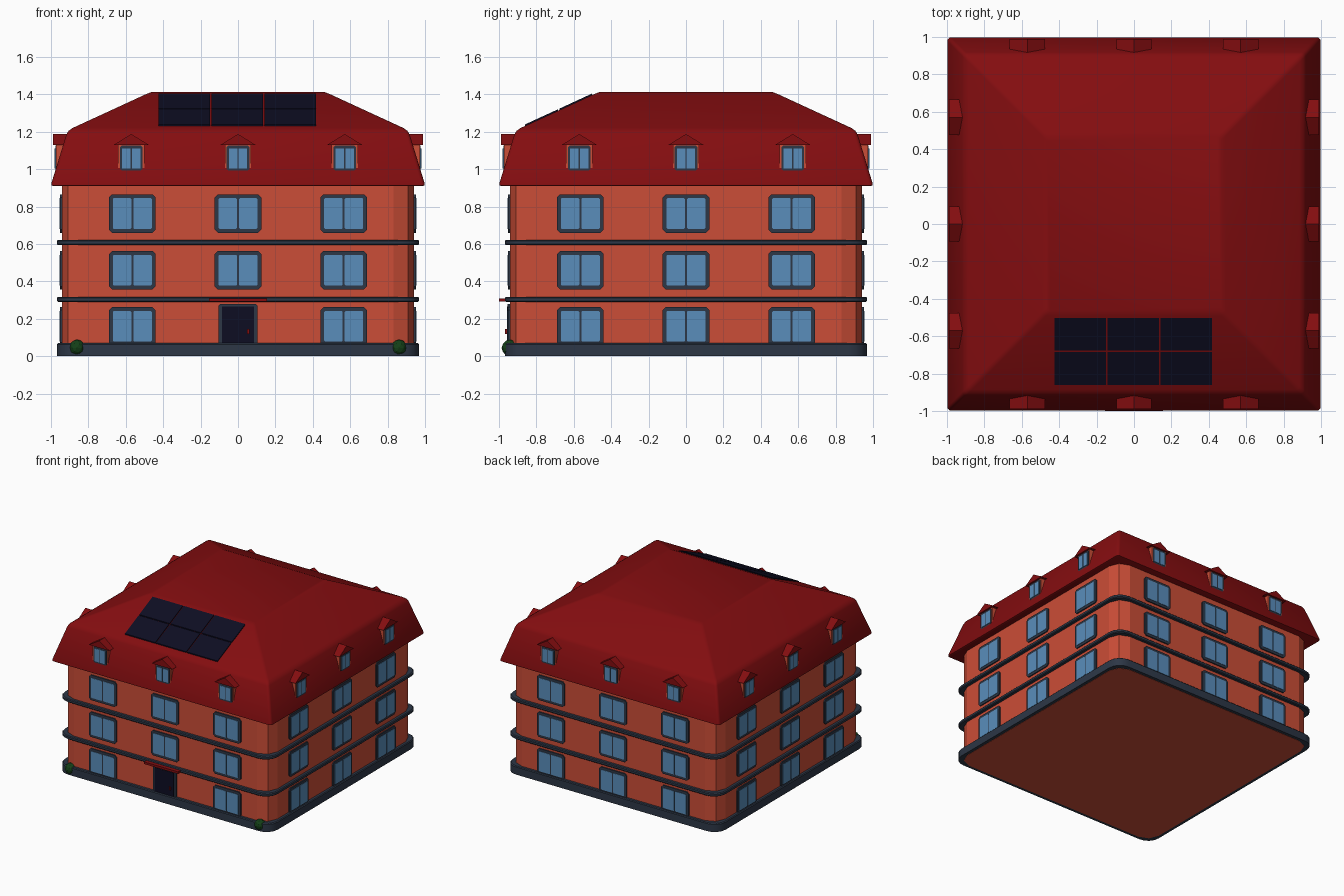
import bpy, bmesh, math
from mathutils import Matrix, Vector

if "Cube" in bpy.data.objects:
    bpy.data.objects.remove(bpy.data.objects["Cube"])


def material(name, rgb):
    m = bpy.data.materials.new(name)
    m.diffuse_color = (*rgb, 1)
    m.use_nodes = True
    m.node_tree.nodes["Principled BSDF"].inputs["Base Color"].default_value = m.diffuse_color
    return m


BRICK = material("brick orange", (0.60, 0.075, 0.038))
ROOF = material("roof red", (0.23, 0.004, 0.005))
SLATE = material("slate trim", (0.026, 0.038, 0.062))
GLASS = material("window blue", (0.10, 0.27, 0.50))
NAVY = material("dark navy", (0.004, 0.004, 0.016))
GREEN = material("bush green", (0.007, 0.05, 0.009))


def finish(name, bm, mat, smooth=None):
    bmesh.ops.recalc_face_normals(bm, faces=bm.faces)
    me = bpy.data.meshes.new(name)
    bm.to_mesh(me)
    bm.free()
    ob = bpy.data.objects.new(name, me)
    ob.data.materials.append(mat)
    bpy.context.collection.objects.link(ob)
    if smooth:
        bpy.ops.object.select_all(action='DESELECT')
        ob.select_set(True)
        bpy.context.view_layer.objects.active = ob
        bpy.ops.object.shade_smooth_by_angle(angle=math.radians(smooth))
    return ob


def rounded_stack(name, rings, radius, segs, mat, smooth=None):
    """Loft through square rings (half size, z) with rounded corners."""
    bm = bmesh.new()
    loops = []
    for half, z in rings:
        c = half - radius
        loop = []
        for k in range(4):
            cx = c if k in (0, 3) else -c
            cy = c if k in (0, 1) else -c
            for s in range(segs + 1):
                a = math.pi / 2 * (k + s / segs)
                loop.append(bm.verts.new((cx + radius * math.cos(a),
                                          cy + radius * math.sin(a), z)))
        loops.append(loop)
    n = len(loops[0])
    for lo, hi in zip(loops, loops[1:]):
        for i in range(n):
            j = (i + 1) % n
            bm.faces.new((lo[i], lo[j], hi[j], hi[i]))
    bm.faces.new(loops[0][::-1])
    bm.faces.new(loops[-1])
    return finish(name, bm, mat, smooth)


def cut_rect(u, z, w, h, c):
    """Rectangle outline with cut corners: centre, half sizes, cut."""
    return [(u - w + c, z - h), (u + w - c, z - h), (u + w, z - h + c), (u + w, z + h - c),
            (u + w - c, z + h), (u - w + c, z + h), (u - w, z + h - c), (u - w, z - h + c)]


def prism(bm, outline, d0, d1, side=0):
    """Extrude a (u, z) outline outwards from depth d0 to d1 on one of four sides."""
    rot = Matrix.Rotation(side * math.pi / 2, 3, 'Z')
    a = [bm.verts.new(rot @ Vector((u, -d0, z))) for u, z in outline]
    b = [bm.verts.new(rot @ Vector((u, -d1, z))) for u, z in outline]
    n = len(a)
    for i in range(n):
        j = (i + 1) % n
        bm.faces.new((a[i], a[j], b[j], b[i]))
    bm.faces.new(a[::-1])
    bm.faces.new(b)


def rect(u, z, w, h):
    return [(u - w, z - h), (u + w, z - h), (u + w, z + h), (u - w, z + h)]


# Main body, plinth and floor bands
rounded_stack("walls", [(0.942, 0), (0.942, 0.93)], 0.11, 2, BRICK)
rounded_stack("plinth", [(0.968, 0.002), (0.968, 0.064), (0.962, 0.07)], 0.10, 4, SLATE, 30)
for name, z in (("lower_band", 0.304), ("upper_band", 0.608)):
    rounded_stack(name, [(0.962, z - 0.014), (0.968, z - 0.008), (0.968, z + 0.008),
                         (0.962, z + 0.014)], 0.10, 4, SLATE, 30)

# Mansard roof with softened break lines
rounded_stack("roof", [(0.99, 0.91), (0.998, 0.914), (0.998, 0.924), (0.918, 1.185),
                       (0.906, 1.205), (0.885, 1.22), (0.49, 1.402), (0.465, 1.412)],
              0.02, 3, ROOF, 30)

# Windows on all four sides, and dormers above them
frames, panes = bmesh.new(), bmesh.new()
d_walls, d_roofs, d_frames, d_panes = (bmesh.new() for _ in range(4))
for side in range(4):
    for u in (-0.565, 0, 0.565):
        for z in (0.16, 0.46, 0.763):
            if side == 0 and u == 0 and z < 0.2:
                continue  # the door goes here
            prism(frames, cut_rect(u, z, 0.125, 0.103, 0.017), 0.93, 0.951, side)
            for s in (-1, 1):
                prism(panes, cut_rect(u + s * 0.0545, z, 0.0495, 0.082, 0.005),
                      0.94, 0.954, side)
        v = u * 1.01
        prism(d_walls, rect(v, 1.066, 0.07, 0.068), 0.88, 0.973, side)
        prism(d_roofs, [(v - 0.094, 1.13), (v + 0.094, 1.13), (v, 1.188)], 0.86, 0.988, side)
        prism(d_frames, cut_rect(v, 1.06, 0.061, 0.067, 0.01), 0.90, 0.977, side)
        for s in (-1, 1):
            prism(d_panes, rect(v + s * 0.0265, 1.058, 0.0225, 0.053), 0.90, 0.980, side)
finish("window_frames", frames, SLATE)
finish("window_panes", panes, GLASS)
finish("dormer_walls", d_walls, BRICK)
finish("dormer_roofs", d_roofs, ROOF)
finish("dormer_frames", d_frames, SLATE)
finish("dormer_panes", d_panes, GLASS)

# Front door with frame, handle and canopy
for name, outline, d1, mat in (
        ("door_frame", cut_rect(0, 0.17, 0.105, 0.11, 0.012), 0.955, SLATE),
        ("door", rect(0, 0.165, 0.086, 0.10), 0.958, NAVY),
        ("door_handle", rect(0.055, 0.133, 0.006, 0.013), 0.968, ROOF),
        ("door_canopy", rect(0, 0.301, 0.155, 0.009), 1.0, ROOF)):
    bm = bmesh.new()
    prism(bm, outline, 0.93, d1)
    finish(name, bm, mat)

# Solar panels lying on the front slope
bm = bmesh.new()
slope = (1.402 - 1.22) / (0.885 - 0.49)


def on_slope(y, lift):
    return 1.402 - (-y - 0.49) * slope + lift


for col in range(3):
    x0 = -0.424 + col * 0.283
    for y0, y1 in ((-0.862, -0.684), (-0.676, -0.502)):
        corners = [(x0, y0), (x0 + 0.275, y0), (x0 + 0.275, y1), (x0, y1)]
        lo, hi = [[bm.verts.new((x, y, on_slope(y, t))) for x, y in corners]
                  for t in (-0.002, 0.008)]
        bm.faces.new(lo[::-1])
        bm.faces.new(hi)
        for i in range(4):
            j = (i + 1) % 4
            bm.faces.new((lo[i], lo[j], hi[j], hi[i]))
finish("solar_panels", bm, NAVY)

# Bushes at the front corners
for name, x in (("left_bush", -0.861), ("right_bush", 0.861)):
    bm = bmesh.new()
    bmesh.ops.create_icosphere(bm, subdivisions=2, radius=0.044,
                               matrix=Matrix.Translation((x, -0.942, 0.045)))
    finish(name, bm, GREEN)
